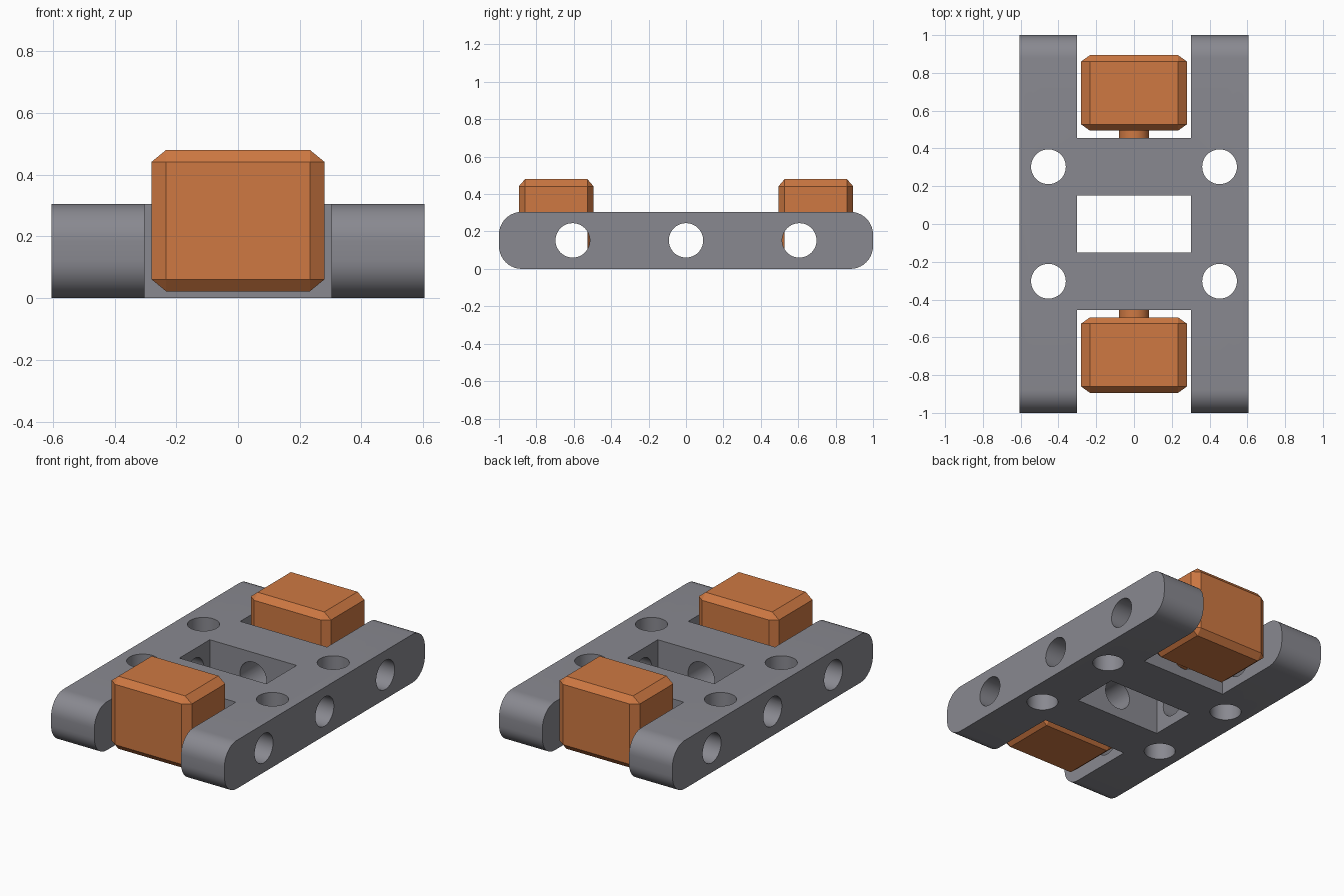
import bpy, bmesh
from math import radians
from mathutils import Matrix

cube = bpy.data.objects.get("Cube")
if cube:
    bpy.data.objects.remove(cube, do_unlink=True)

H = 0.305          # frame thickness
MID = H / 2        # height of the horizontal bores
BORE = 0.092       # bore radius


def material(name, rgb):
    m = bpy.data.materials.new(name)
    m.use_nodes = True
    m.diffuse_color = (*rgb, 1)
    m.node_tree.nodes["Principled BSDF"].inputs["Base Color"].default_value = (*rgb, 1)
    return m


grey = material("grey", (0.25, 0.25, 0.28))
orange = material("orange", (0.62, 0.19, 0.055))


def add_object(name, bm, mat):
    bmesh.ops.recalc_face_normals(bm, faces=bm.faces)
    me = bpy.data.meshes.new(name)
    bm.to_mesh(me)
    bm.free()
    me.materials.append(mat)
    ob = bpy.data.objects.new(name, me)
    bpy.context.collection.objects.link(ob)
    return ob


def box(name, size, loc, mat, chamfer=0):
    bm = bmesh.new()
    bmesh.ops.create_cube(bm, size=1)
    if chamfer:
        bmesh.ops.bevel(bm, geom=bm.edges[:], offset=chamfer, segments=1,
                        profile=0.5, affect='EDGES')
    bmesh.ops.scale(bm, vec=size, verts=bm.verts)
    bmesh.ops.translate(bm, vec=loc, verts=bm.verts)
    return add_object(name, bm, mat)


def rod(name, axis, radius, length, loc, mat):
    turn = {'X': Matrix.Rotation(radians(90), 4, 'Y'),
            'Y': Matrix.Rotation(radians(90), 4, 'X'),
            'Z': Matrix.Identity(4)}[axis]
    bm = bmesh.new()
    bmesh.ops.create_cone(bm, cap_ends=True, segments=48, radius1=radius,
                          radius2=radius, depth=length,
                          matrix=Matrix.Translation(loc) @ turn)
    return add_object(name, bm, mat)


def activate(ob):
    bpy.ops.object.select_all(action='DESELECT')
    ob.select_set(True)
    bpy.context.view_layer.objects.active = ob


def cut(ob, cutter):
    cutter.hide_render = True
    activate(ob)
    mod = ob.modifiers.new("cut", 'BOOLEAN')
    mod.operation = 'DIFFERENCE'
    mod.solver = 'EXACT'
    mod.object = cutter
    bpy.ops.object.modifier_apply(modifier=mod.name)
    bpy.data.objects.remove(cutter, do_unlink=True)


def smooth(ob):
    activate(ob)
    bpy.ops.object.shade_smooth_by_angle(angle=radians(30))


# Frame: slab with rounded ends
bm = bmesh.new()
bmesh.ops.create_cube(bm, size=1)
bmesh.ops.scale(bm, vec=(1.21, 2, H), verts=bm.verts)
bmesh.ops.translate(bm, vec=(0, 0, MID), verts=bm.verts)
across = [e for e in bm.edges if abs(e.verts[0].co.x - e.verts[1].co.x) > 1]
bmesh.ops.bevel(bm, geom=across, offset=0.122, segments=10, profile=0.5, affect='EDGES')
frame = add_object("frame", bm, grey)

# Centre window, end notches and bores
cut(frame, box("window_cutter", (0.606, 0.303, 1), (0, 0, MID), grey))
for s in (-1, 1):
    cut(frame, box("notch_cutter", (0.606, 1, 1), (0, s * 0.955, MID), grey))
    for x in (-0.453, 0.453):
        cut(frame, rod("upright_cutter", 'Z', BORE, 1, (x, s * 0.303, MID), grey))
for y in (-0.606, 0, 0.606):
    cut(frame, rod("side_cutter", 'X', BORE, 2, (0, y, MID), grey))
cut(frame, rod("long_cutter", 'Y', BORE, 1.5, (0, 0, MID), grey))
smooth(frame)

# Chamfered end blocks with a side slot, each carried on a pin
for s, end in ((-1, "front"), (1, "back")):
    block = box(end + "_block", (0.56, 0.4, 0.458), (0, s * 0.694, 0.251), orange, 0.084)
    cut(block, box("slot_cutter", (1, 0.18, 0.2), (0, s * 0.617, MID + 0.005), orange))
    pin = rod(end + "_pin", 'Y', 0.08, 0.16, (0, s * 0.43, MID), orange)
    smooth(pin)
